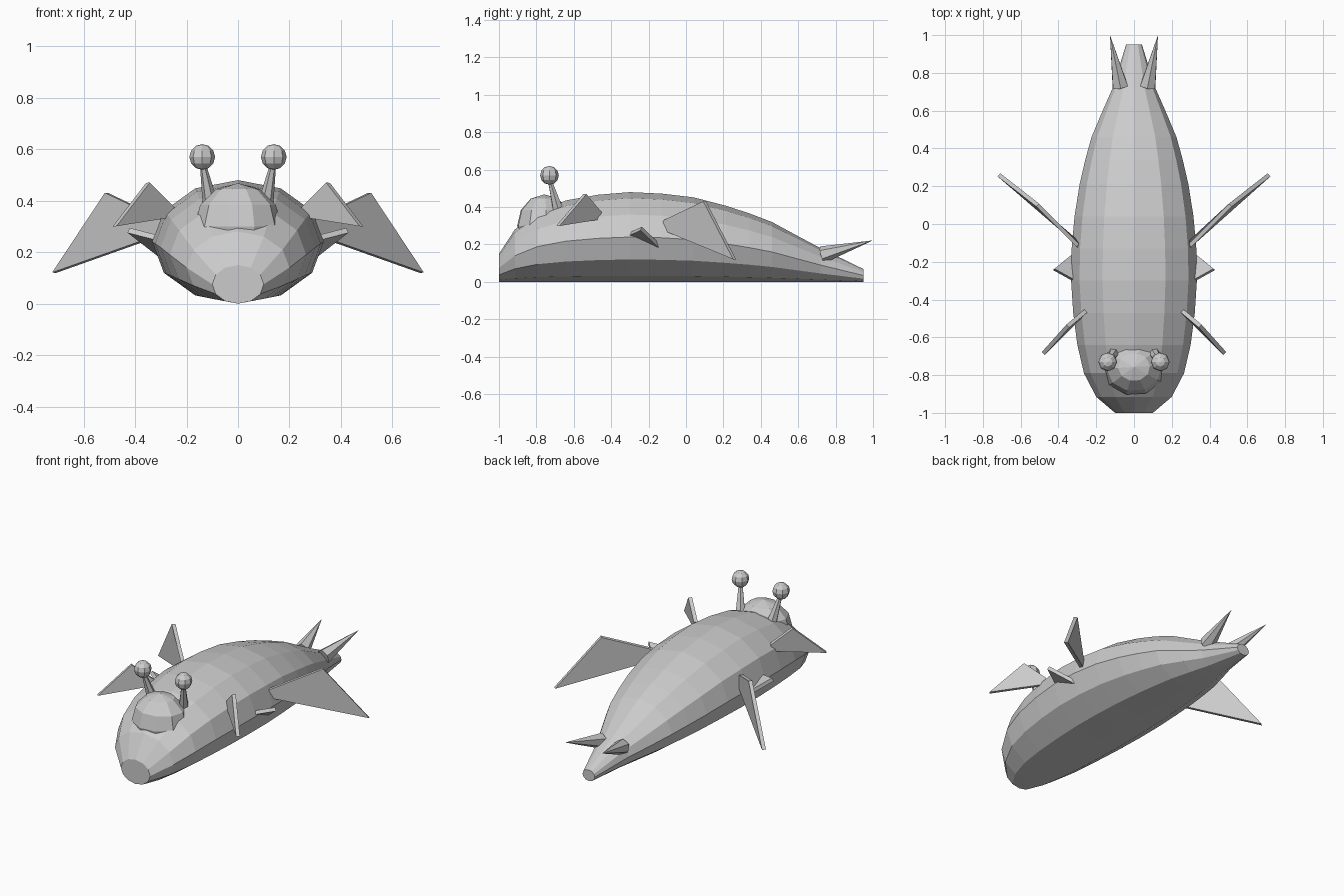
import bpy, bmesh, math
from mathutils import Vector, Matrix

if "Cube" in bpy.data.objects:
    bpy.data.objects.remove(bpy.data.objects["Cube"])

grey = bpy.data.materials.new("plain grey")
grey.diffuse_color = (0.6, 0.6, 0.6, 1)
grey.use_nodes = True
grey.node_tree.nodes["Principled BSDF"].inputs["Base Color"].default_value = grey.diffuse_color


def finish(bm, name):
    """Turn a bmesh into a flat shaded object."""
    bmesh.ops.recalc_face_normals(bm, faces=bm.faces)
    mesh = bpy.data.meshes.new(name)
    bm.to_mesh(mesh)
    bm.free()
    mesh.materials.append(grey)
    obj = bpy.data.objects.new(name, mesh)
    bpy.context.collection.objects.link(obj)
    return obj


def ball(name, centre, radii, segments, rings, turn=0):
    bm = bmesh.new()
    bmesh.ops.create_uvsphere(bm, u_segments=segments, v_segments=rings, radius=1)
    m = Matrix.Translation(centre) @ Matrix.Diagonal((*radii, 1)) @ Matrix.Rotation(turn, 4, 'Z')
    bmesh.ops.transform(bm, matrix=m, verts=bm.verts)
    return finish(bm, name)


def cone(name, start, end, r1, r2, sides):
    bm = bmesh.new()
    start, end = Vector(start), Vector(end)
    axis = end - start
    m = Matrix.Translation((start + end) / 2) @ axis.to_track_quat('Z', 'Y').to_matrix().to_4x4()
    bmesh.ops.create_cone(bm, cap_ends=True, segments=sides, radius1=r1, radius2=r2,
                          depth=axis.length, matrix=m)
    bmesh.ops.remove_doubles(bm, verts=bm.verts, dist=1e-5)
    return finish(bm, name)


def plate(name, points, thickness):
    """Flat fin: an outline thickened evenly to both sides."""
    pts = [Vector(p) for p in points]
    n = (pts[1] - pts[0]).cross(pts[2] - pts[0]).normalized() * thickness / 2
    bm = bmesh.new()
    a = [bm.verts.new(p + n) for p in pts]
    b = [bm.verts.new(p - n) for p in pts]
    bm.faces.new(a)
    bm.faces.new(b[::-1])
    for i in range(len(pts)):
        j = (i + 1) % len(pts)
        bm.faces.new((a[i], b[i], b[j], a[j]))
    return finish(bm, name)


# Body: twelve-sided oval sections (y, half width, half height) resting on the ground
sections = [(-1, .10, .075), (-.915, .20, .14), (-.79, .265, .19), (-.64, .30, .218),
            (-.47, .322, .233), (-.30, .333, .24), (-.13, .33, .236), (.04, .315, .226),
            (.21, .288, .204), (.34, .258, .183), (.46, .225, .16), (.60, .166, .122),
            (.72, .113, .09), (.95, .042, .034)]
bm = bmesh.new()
loops = []
for y, rx, rz in sections:
    loops.append([bm.verts.new((rx * math.cos(math.tau * k / 12), y,
                                rz + rz * math.sin(math.tau * k / 12))) for k in range(12)])
for l0, l1 in zip(loops, loops[1:]):
    for k in range(12):
        bm.faces.new((l0[k], l0[(k + 1) % 12], l1[(k + 1) % 12], l1[k]))
bm.faces.new(loops[0])
bm.faces.new(loops[-1])
finish(bm, "body")

# Head dome
ball("head_dome", (0, -.757, .30), (.17, .15, .168), 10, 6, math.radians(-14))

# Paired parts
for side, s in (("left", -1), ("right", 1)):
    cone(f"{side}_eye_stalk", (s * .108, -.685, .39), (s * .136, -.727, .54), .03, .012, 6)
    ball(f"{side}_eye", (s * .139, -.73, .57), (.05, .05, .05), 8, 6)
    plate(f"{side}_rear_fin", [(s * x, y, z) for x, y, z in
          ((.715, .26, .12), (.51, .10, .43), (.30, -.11, .33), (.25, -.14, .285))], .022)
    plate(f"{side}_front_fin", [(s * x, y, z) for x, y, z in
          ((.48, -.685, .30), (.35, -.54, .47), (.255, -.46, .375), (.26, -.465, .335))], .022)
    plate(f"{side}_side_fin", [(s * x, y, z) for x, y, z in
          ((.425, -.24, .285), (.29, -.315, .25), (.29, -.13, .18))], .022)
    cone(f"{side}_tail_spike", (s * .073, .728, .145), (s * .127, 1.0, .222), .046, 0, 6)
